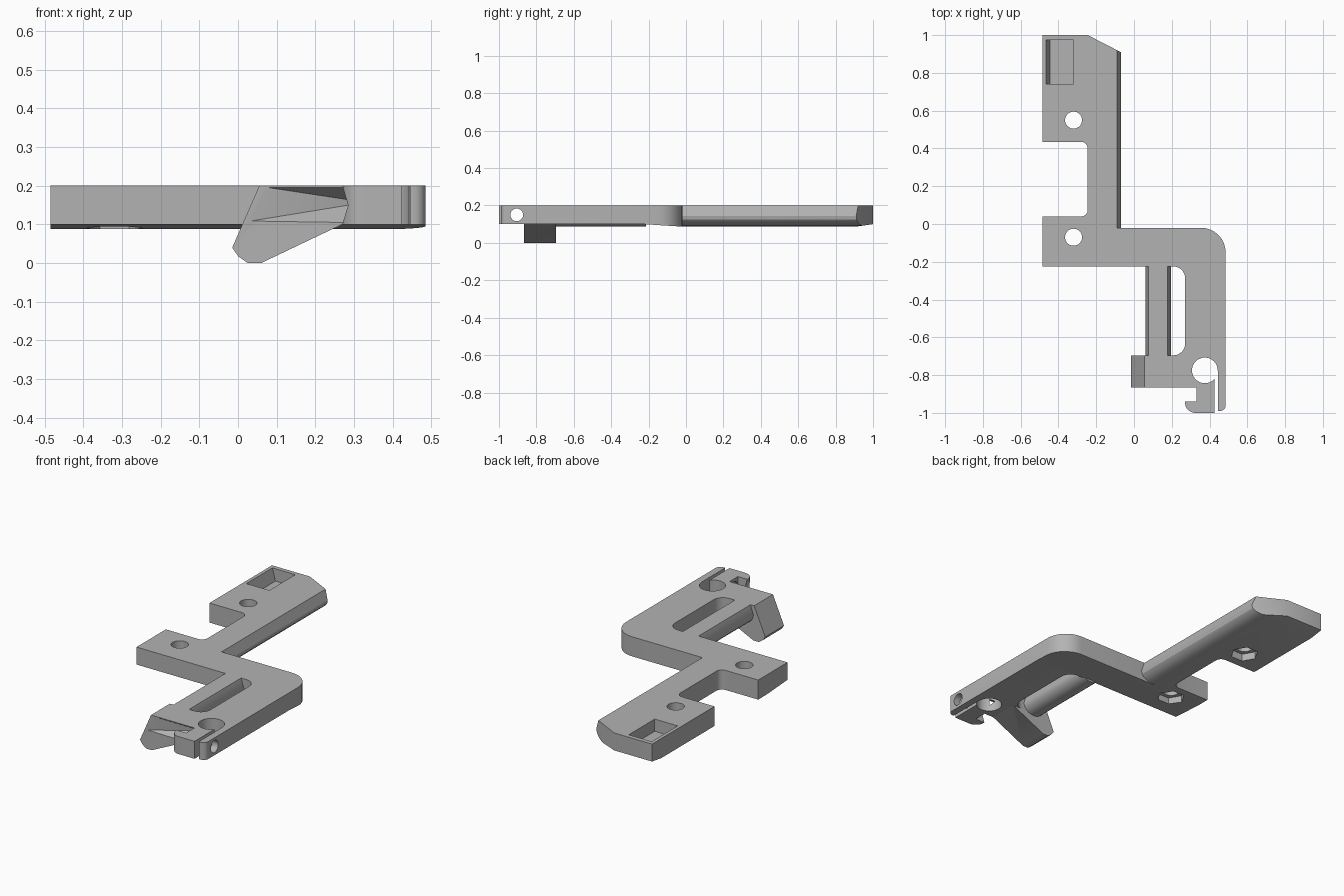
import bpy
import bmesh
from math import pi, tan, acos, cos, sin
from mathutils import Vector, Matrix

old = bpy.data.objects.get("Cube")
if old:
    bpy.data.objects.remove(old, do_unlink=True)

grey = bpy.data.materials.new("plain grey")
grey.use_nodes = True
colour = (0.45, 0.45, 0.45, 1)
grey.diffuse_color = colour
grey.node_tree.nodes["Principled BSDF"].inputs["Base Color"].default_value = colour


def make_object(name, bm):
    bmesh.ops.recalc_face_normals(bm, faces=bm.faces)
    mesh = bpy.data.meshes.new(name)
    bm.to_mesh(mesh)
    bm.free()
    mesh.materials.append(grey)
    obj = bpy.data.objects.new(name, mesh)
    bpy.context.collection.objects.link(obj)
    return obj


def rounded(points, steps=8):
    """Replace every corner that has a third value by an arc of that radius."""
    result = []
    for i, point in enumerate(points):
        corner = Vector(point[:2])
        if len(point) == 2:
            result.append(corner)
            continue
        before = (Vector(points[i - 1][:2]) - corner).normalized()
        after = (Vector(points[(i + 1) % len(points)][:2]) - corner).normalized()
        half = acos(before.dot(after)) / 2
        reach = point[2] / tan(half)
        centre = corner + (before + after).normalized() * (point[2] / sin(half))
        start = corner + before * reach - centre
        end = corner + after * reach - centre
        sweep = start.angle_signed(end)
        for k in range(steps + 1):
            turn = Matrix.Rotation(-sweep * k / steps, 2)
            result.append(centre + turn @ start)
    return result


def prism(name, points, low, high, axis="z"):
    """Extrude a profile along one axis."""
    place = {
        "x": lambda p, d: (d, p[0], p[1]),
        "y": lambda p, d: (p[0], d, p[1]),
        "z": lambda p, d: (p[0], p[1], d),
    }[axis]
    bm = bmesh.new()
    bottom = [bm.verts.new(place(p, low)) for p in points]
    top = [bm.verts.new(place(p, high)) for p in points]
    bm.faces.new(bottom)
    bm.faces.new(top)
    for i in range(len(points)):
        bm.faces.new((bottom[i - 1], bottom[i], top[i], top[i - 1]))
    return make_object(name, bm)


def circle(x, y, radius, sides=32):
    return [(x + radius * cos(2 * pi * i / sides), y + radius * sin(2 * pi * i / sides))
            for i in range(sides)]


def combine(target, tool, operation):
    """Apply a boolean and discard the tool."""
    tool.hide_render = True
    mod = target.modifiers.new(operation, "BOOLEAN")
    mod.operation = operation
    mod.solver = "EXACT"
    mod.object = tool
    bpy.context.view_layer.objects.active = target
    bpy.ops.object.modifier_apply(modifier=mod.name)
    bpy.data.objects.remove(tool, do_unlink=True)


def cut(target, *args):
    combine(target, prism("cutter", *args), "DIFFERENCE")


TOP, FLOOR, ARM_FLOOR = 0.2, 0.1, 0.088

# Flat bracket outline: foot, window, hook, clamp slot, shoulder, arm
outline = rounded([
    (-.485, -.225), (.27, -.225, .06), (.27, -.695, .06), (.055, -.695),
    (.055, -.865), (.33, -.865), (.33, -.94), (.27, -.94), (.27, -1, .055),
    (.425, -1), (.425, -.775), (.445, -.775), (.445, -.99), (.485, -.99, .03),
    (.485, -.02, .13), (-.07, -.02), (-.07, .91), (-.245, 1), (-.485, 1),
    (-.485, .435), (-.245, .435, .035), (-.245, .04, .035), (-.485, .04),
])
bracket = prism("bracket", outline, ARM_FLOOR, TOP)

# Thinner underside at the front, and a rising underside at the arm tip
cut(bracket, [(-1.1, 0), (-1.1, FLOOR), (-.225, FLOOR), (-.02, ARM_FLOOR - .001),
              (-.02, 0)], -1, 1, "x")
cut(bracket, [(.91, ARM_FLOOR - .001), (1.1, .115), (1.1, 0), (.91, 0)], -1, 1, "x")

# Bevelled top and rounded underside along the arm edge
cut(bracket, [(-.094, .21), (-.09, TOP), (-.07, .145), (-.074, .125), (-.09, .107),
              (-.12, .094), (-.17, .087), (-.17, 0), (.1, 0), (.1, .21)],
    -.02, 1.1, "y")

# V-shaped hook tip
cut(bracket, [(.269, .21), (.27, TOP), (.285, .15), (.27, FLOOR), (.269, .05),
              (.2, .05), (.2, .21)], -1.1, -.9, "y")

# Angled paddle
paddle = prism("paddle", [(.055, TOP), (.3, TOP), (.3, FLOOR), (.27, FLOOR), (.06, 0),
                          (.025, 0), (0, .018), (-.015, .04)], -.865, -.695, "y")
combine(bracket, paddle, "UNION")

# Rod with a flat top and a round underside
belly = [(.1275 + .0675 * cos(a), .145 + .057 * sin(a))
         for a in (-pi * i / 12 for i in range(13))]
rod = prism("rod", belly + [(.078, TOP), (.177, TOP)], -.705, -.215, "y")
combine(bracket, rod, "UNION")

# Scooped hollow in the paddle front
bm = bmesh.new()
for x, y, z in ((.01, -.87, .105), (.06, -.87, .198), (.33, -.87, .198),
                (.33, -.87, FLOOR), (.33, -.8, .157)):
    bm.verts.new((x, y, z))
bmesh.ops.convex_hull(bm, input=bm.verts)
combine(bracket, make_object("scoop", bm), "DIFFERENCE")

# Screw holes with hexagonal nut recesses below
for y in (.55, -.07):
    cut(bracket, circle(-.32, y, .045), 0, 1)
    cut(bracket, circle(-.32, y, .075, 6), 0, .13)

# Clamp bore and its cross screw hole
cut(bracket, circle(.375, -.775, .068), -1, 1)
cut(bracket, circle(-.905, .15, .034), .2, 1, "x")

# Rectangular pocket with one sloped wall
cut(bracket, [(-.468, .21), (-.445, .13), (-.32, .13), (-.32, .21)], .74, .975, "y")

bpy.ops.object.select_all(action="DESELECT")
bracket.select_set(True)
bpy.context.view_layer.objects.active = bracket
bpy.ops.object.shade_smooth_by_angle(angle=pi / 6)
